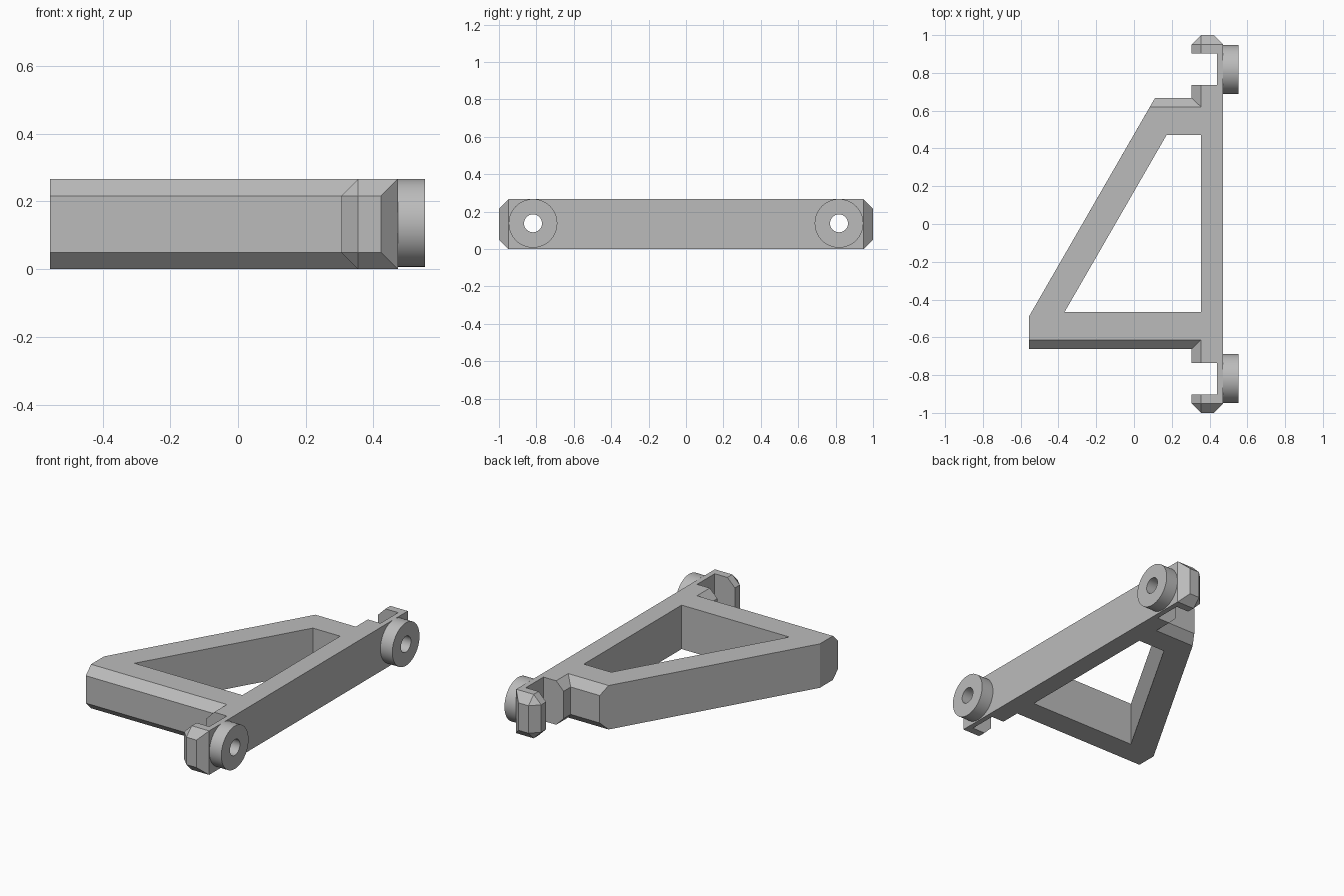
import bpy, bmesh, math
from mathutils import Matrix

if "Cube" in bpy.data.objects:
    bpy.data.objects.remove(bpy.data.objects["Cube"])

H, C = 0.266, 0.05            # body height, chamfer size
LO, HI = (0, H), (C, H - C)   # full-height and chamfered z levels

grey = bpy.data.materials.new("plain_grey")
grey.diffuse_color = (0.5, 0.5, 0.5, 1)
grey.use_nodes = True
grey.node_tree.nodes["Principled BSDF"].inputs["Base Color"].default_value = grey.diffuse_color


def finish(name, bm, helper=False):
    bmesh.ops.recalc_face_normals(bm, faces=bm.faces)
    me = bpy.data.meshes.new(name)
    bm.to_mesh(me)
    bm.free()
    me.materials.append(grey)
    ob = bpy.data.objects.new(name, me)
    bpy.context.collection.objects.link(ob)
    ob.hide_render = helper
    return ob


def hull(name, rings, helper=False):
    """Convex solid: each ring is (xy points, z levels)."""
    bm = bmesh.new()
    for pts, levels in rings:
        for x, y in pts:
            for z in levels:
                bm.verts.new((x, y, z))
    bmesh.ops.convex_hull(bm, input=bm.verts)
    bmesh.ops.dissolve_limit(bm, angle_limit=0.01, verts=bm.verts, edges=bm.edges)
    return finish(name, bm, helper)


def disc(name, x0, x1, y, r, segs, helper=False):
    bm = bmesh.new()
    m = Matrix.Translation(((x0 + x1) / 2, y, 0.137)) @ Matrix.Rotation(math.pi / 2, 4, 'Y')
    bmesh.ops.create_cone(bm, cap_ends=True, segments=segs, radius1=r, radius2=r,
                          depth=x1 - x0, matrix=m)
    return finish(name, bm, helper)


def boolean(ob, other, op):
    mod = ob.modifiers.new(op.lower(), 'BOOLEAN')
    mod.operation, mod.object, mod.solver = op, other, 'EXACT'
    bpy.context.view_layer.objects.active = ob
    bpy.ops.object.modifier_apply(modifier=mod.name)
    bpy.data.objects.remove(other)


# Long spine with chamfered ends and chamfered inner side
frame = hull("bracket_frame", [
    ([(x, s * 0.95) for x in (0.355, 0.472) for s in (-1, 1)], LO),
    ([(x, s) for x in (0.355, 0.422) for s in (-1, 1)], HI),
    ([(0.305, -0.95), (0.305, 0.95)], HI)])

# Tapered side brace
brace = hull("brace", [
    ([(-0.555, -0.663), (0.4, -0.663), (0.4, 0.667), (0.111, 0.667)], HI),
    ([(-0.555, -0.613), (0.4, -0.613), (-0.555, -0.488), (0.4, 0.62), (0.084, 0.62)], LO)])
boolean(frame, brace, 'UNION')

# Window through the brace
window = hull("window_cutter", [
    ([(0.355, 0.47), (0.172, 0.47), (-0.367, -0.465), (0.355, -0.465)], (-0.1, 0.4))], True)
boolean(frame, window, 'DIFFERENCE')

# Notches that form the end claws, bolt holes and round bosses
for side, s in (("front", -1), ("back", 1)):
    y = s * 0.818
    notch = hull("notch_cutter", [
        ([(x, s * v) for x in (0.2, 0.44) for v in (0.735, 0.903)], (-0.1, 0.4))], True)
    boolean(frame, notch, 'DIFFERENCE')
    boolean(frame, disc("hole_cutter", 0.4, 0.6, y, 0.048, 32, True), 'DIFFERENCE')
    boss = disc(side + "_boss", 0.472, 0.552, y, 0.13, 64)
    boolean(boss, disc("hole_cutter", 0.4, 0.6, y, 0.048, 32, True), 'DIFFERENCE')
    bpy.ops.object.select_all(action='DESELECT')
    boss.select_set(True)
    bpy.context.view_layer.objects.active = boss
    bpy.ops.object.shade_smooth_by_angle(angle=math.radians(30))
